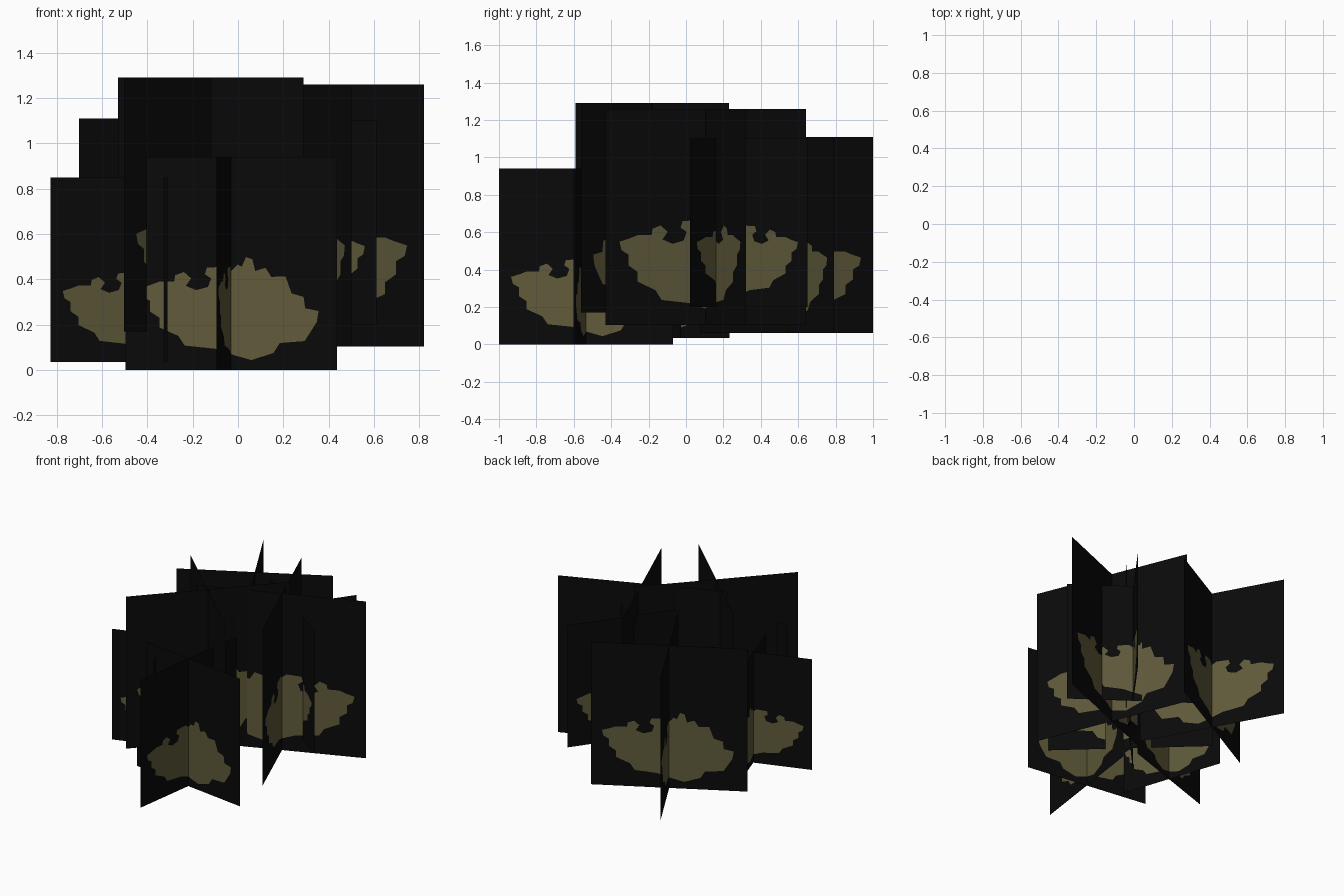
import bpy
import math
from mathutils import Vector
from mathutils.geometry import delaunay_2d_cdt

if "Cube" in bpy.data.objects:
    bpy.data.objects.remove(bpy.data.objects["Cube"])


def material(name, rgb):
    m = bpy.data.materials.new(name)
    m.diffuse_color = (*rgb, 1)
    m.use_nodes = True
    m.node_tree.nodes["Principled BSDF"].inputs["Base Color"].default_value = m.diffuse_color
    return m


BLACK = material("black card", (0.003, 0.003, 0.003))
OLIVE = material("olive foliage", (0.115, 0.102, 0.043))

# foliage silhouette on a unit card (u across, v up)
LEAF = [(.07, .385), (.08, .345), (.115, .325), (.115, .275), (.16, .245), (.16, .20),
        (.25, .16), (.28, .115), (.424, .10), (.514, .07), (.595, .047), (.70, .08),
        (.73, .127), (.848, .136), (.905, .225), (.914, .277), (.85, .29), (.843, .343),
        (.786, .36), (.757, .44), (.69, .437), (.662, .48), (.614, .465), (.60, .52),
        (.57, .53), (.55, .485), (.53, .495), (.50, .465), (.47, .485), (.385, .48),
        (.375, .45), (.405, .43), (.39, .39), (.335, .375), (.285, .395), (.31, .43),
        (.276, .46), (.235, .445), (.23, .415), (.16, .415), (.12, .40)]
CARD = [(0, 0), (1, 0), (1, 1), (0, 1)]

# cut the silhouette into the card once; triangles inside it become olive
pts = [Vector(p) for p in CARD + LEAF]
n = len(CARD)
loops = [list(range(n)), list(range(n, n + len(LEAF)))]
UV, _, TRIS, _, _, ORIG = delaunay_2d_cdt(pts, [], loops, 1, 1e-6)


def foliage_card(name, cx, cy, z, size, degrees):
    """Upright square card centred on (cx, cy), u running along the given heading."""
    c, s = math.cos(math.radians(degrees)), math.sin(math.radians(degrees))
    verts = [(cx + (u - .5) * size * c, cy + (u - .5) * size * s, z + v * size) for u, v in UV]
    me = bpy.data.meshes.new(name)
    me.from_pydata(verts, [], [tuple(t) for t in TRIS])
    me.materials.append(BLACK)
    me.materials.append(OLIVE)
    for poly, src in zip(me.polygons, ORIG):
        poly.material_index = 1 if 1 in src else 0
    bpy.context.collection.objects.link(bpy.data.objects.new(name, me))


# clumps of two crossed cards: centre x, centre y, base height, size, heading
CLUMPS = [
    (-.03, -.535, .0, .94, -8),
    (-.12, -.18, .17, 1.12, -43),
    (.285, .105, .105, 1.155, 112),
    (-.24, .539, .06, 1.05, 208.6),
    (-.44, -.155, .035, .815, 18.5),
    (.246, .285, .20, .90, 144),
]
for i, (x, y, z, size, angle) in enumerate(CLUMPS, 1):
    foliage_card(f"clump_{i}_card_a", x, y, z, size, angle)
    foliage_card(f"clump_{i}_card_b", x, y, z, size, angle + 90)
